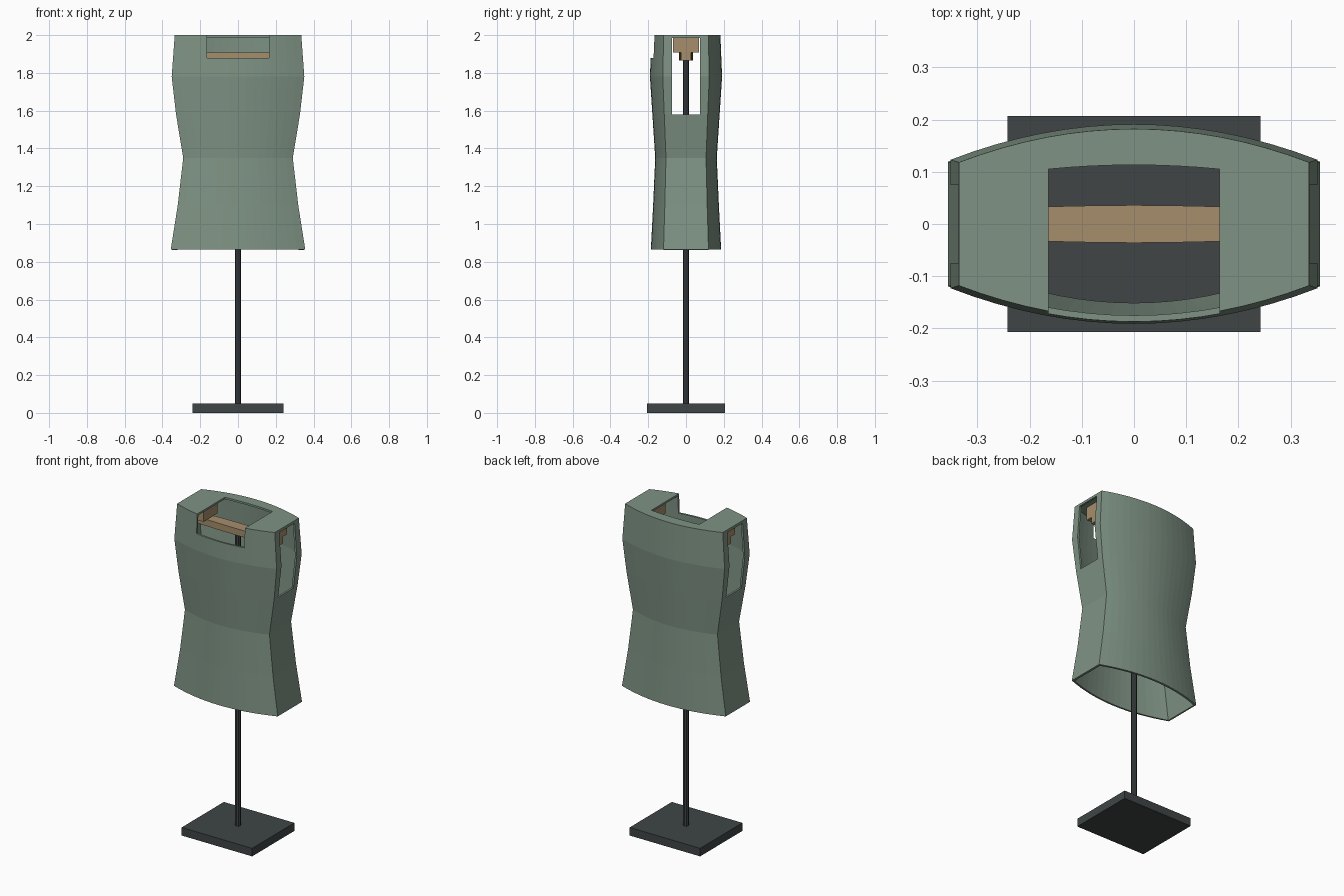
import bpy, bmesh

if "Cube" in bpy.data.objects:
    bpy.data.objects.remove(bpy.data.objects["Cube"])

def material(name, color):
    m = bpy.data.materials.new(name)
    m.diffuse_color = color
    m.use_nodes = True
    m.node_tree.nodes["Principled BSDF"].inputs["Base Color"].default_value = m.diffuse_color
    return m

GREEN = material("green_fabric", (0.21, 0.29, 0.23, 1))
WOOD = material("tan_wood", (0.38, 0.27, 0.15, 1))
DARK = material("dark_metal", (0.05, 0.06, 0.06, 1))

def finish(name, bm, mat=None):
    bmesh.ops.recalc_face_normals(bm, faces=bm.faces[:])
    me = bpy.data.meshes.new(name)
    bm.to_mesh(me)
    bm.free()
    ob = bpy.data.objects.new(name, me)
    bpy.context.collection.objects.link(ob)
    if mat:
        me.materials.append(mat)
    return ob

def box(name, lo, hi, mat=None):
    bm = bmesh.new()
    bmesh.ops.create_cube(bm, size=1)
    for v in bm.verts:
        v.co = [(l + h) / 2 + c * (h - l) for l, h, c in zip(lo, hi, v.co)]
    return finish(name, bm, mat)

def prism(name, outline, z0, z1, mat=None):
    bm = bmesh.new()
    face = bm.faces.new([bm.verts.new((x, y, z0)) for x, y in outline])
    new = bmesh.ops.extrude_face_region(bm, geom=[face])["geom"]
    for v in new:
        if isinstance(v, bmesh.types.BMVert):
            v.co.z = z1
    return finish(name, bm, mat)

def arc(half, edge, peak, n):
    """Bowed line from +half to -half in x."""
    return [(half * (1 - 2 * i / n), edge + (peak - edge) * (1 - (1 - 2 * i / n) ** 2))
            for i in range(n + 1)]

def oval(half, edge, peak, n):
    back = arc(half, edge, peak, n)
    return back + [(-x, -y) for x, y in back]

# Torso shell: lofted rings of (z, half width, corner y, centre y), open below
levels = [(0.865, 0.356, 0.119, 0.186), (1.1, 0.319, 0.112, 0.174),
          (1.35, 0.29, 0.106, 0.163), (1.58, 0.328, 0.115, 0.178),
          (1.78, 0.351, 0.123, 0.191), (2.0, 0.335, 0.118, 0.182)]
bm = bmesh.new()
rings = [[bm.verts.new((x, y, z)) for x, y in oval(w, e, p, 16)] for z, w, e, p in levels]
for a, b in zip(rings, rings[1:]):
    for i in range(len(a)):
        j = (i + 1) % len(a)
        bm.faces.new((a[i], a[j], b[j], b[i]))
bm.faces.new(rings[-1])
torso = finish("torso_shell", bm, GREEN)
# make sure the cap faces up so the wall thickens inward
if torso.data.polygons[-1].normal.z < 0:
    torso.data.flip_normals()
solid = torso.modifiers.new("wall", "SOLIDIFY")
solid.thickness = 0.012
solid.offset = -1
solid.use_even_offset = True

# Neck opening and arm holes
neck = arc(0.164, 0.105, 0.113, 8) + [(-0.164, -0.3), (0.164, -0.3)]
cutters = [prism("neck_cutter", neck, 1.88, 2.1)]
for s in (-1, 1):
    x0, x1 = sorted((s * 0.25, s * 0.5))
    cutters.append(box("armhole_cutter", (x0, -0.075, 1.58), (x1, 0.075, 1.984)))
for c in cutters:
    c.hide_render = True
    c.hide_viewport = True
    c.display_type = 'WIRE'
    cut = torso.modifiers.new(c.name, "BOOLEAN")
    cut.operation = 'DIFFERENCE'
    cut.solver = 'EXACT'
    cut.object = c

# Inner hanger: bowed bar with a shoulder block at each end
prism("hanger_bar", oval(0.29, 0.027, 0.036, 8), 1.866, 1.907, WOOD)
for s, side in ((-1, "left"), (1, "right")):
    x0, x1 = sorted((s * 0.19, s * 0.29))
    box("shoulder_block_" + side, (x0, -0.068, 1.907), (x1, 0.068, 1.988), WOOD)

# Stand: octagonal pole on a flat base
bm = bmesh.new()
bmesh.ops.create_cone(bm, cap_ends=True, segments=8, radius1=0.016, radius2=0.016, depth=1.816)
bmesh.ops.translate(bm, verts=bm.verts[:], vec=(0, 0, 0.958))
finish("stand_pole", bm, DARK)
box("stand_base", (-0.242, -0.207, 0), (0.242, 0.207, 0.05), DARK)
